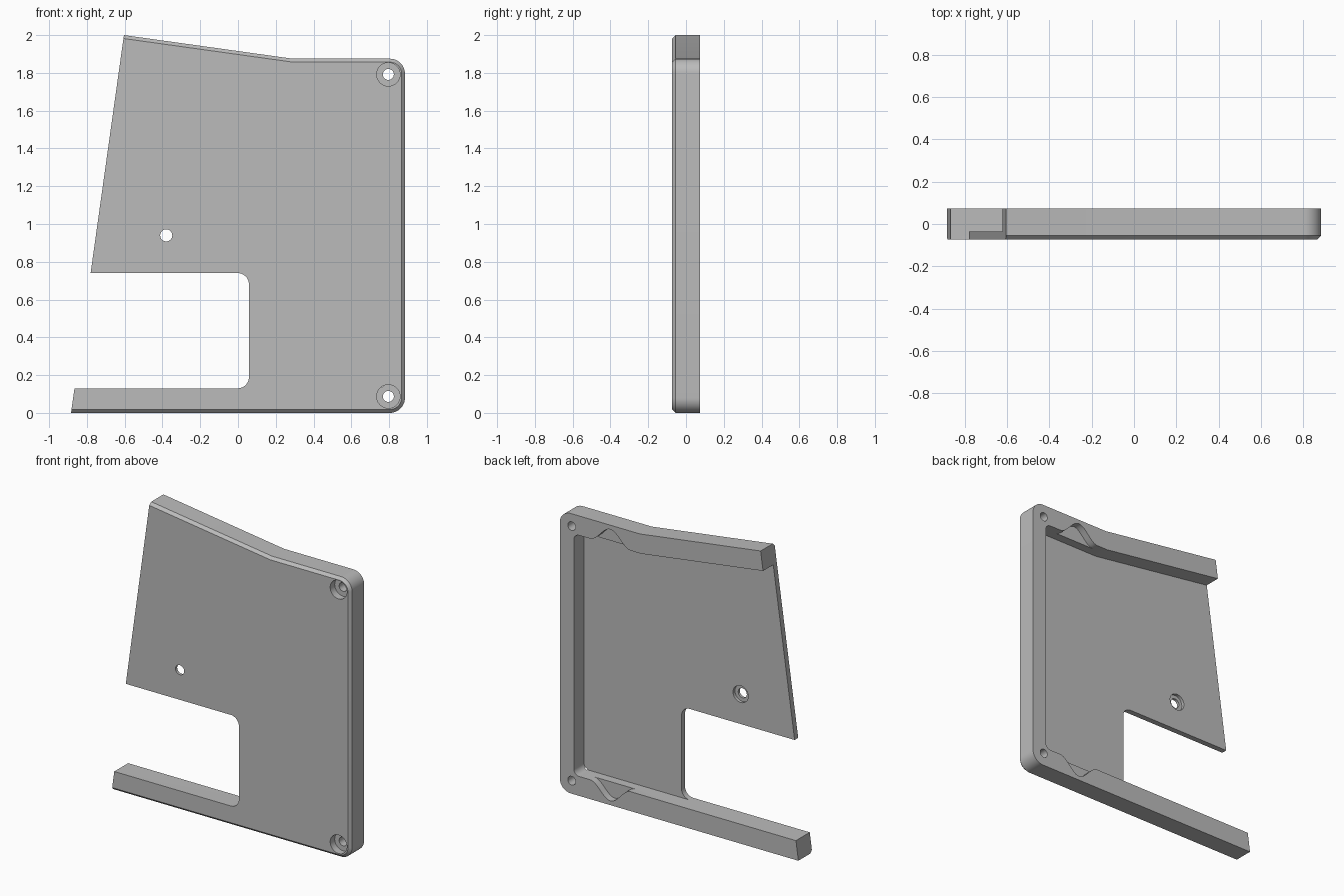
import bpy, bmesh, math

if "Cube" in bpy.data.objects:
    bpy.data.objects.remove(bpy.data.objects["Cube"], do_unlink=True)

HALF = 0.073       # half of the total depth
WALL = 0.13        # height of the top and bottom rims
TOP = 1.875        # height of the level part of the top edge
WIDE = 0.884       # half width
PANEL = -0.035     # inner face of the thin front panel
SLANT = 0.14       # lean of the left edge

grey = bpy.data.materials.new("light grey")
grey.use_nodes = True
grey.diffuse_color = (0.5, 0.5, 0.5, 1)
grey.node_tree.nodes["Principled BSDF"].inputs["Base Color"].default_value = (0.5, 0.5, 0.5, 1)


def arc(cx, cz, r, start, end, steps=12):
    angles = [math.radians(start + (end - start) * i / steps) for i in range(steps + 1)]
    return [(cx + r * math.cos(a), cz + r * math.sin(a)) for a in angles]


def loft(name, rings):
    """Solid through matching outlines, given as (y, [(x, z), ...])."""
    bm = bmesh.new()
    loops = [[bm.verts.new((x, y, z)) for x, z in pts] for y, pts in rings]
    for a, b in zip(loops, loops[1:]):
        for i in range(len(a)):
            j = (i + 1) % len(a)
            bm.faces.new((a[i], a[j], b[j], b[i]))
    bm.faces.new(loops[0])
    bm.faces.new(loops[-1])
    bmesh.ops.recalc_face_normals(bm, faces=bm.faces)
    mesh = bpy.data.meshes.new(name)
    bm.to_mesh(mesh)
    bm.free()
    mesh.materials.append(grey)
    obj = bpy.data.objects.new(name, mesh)
    bpy.context.collection.objects.link(obj)
    return obj


def cut(body, name, pts, y0, y1):
    """Subtract an extruded outline from the body."""
    cutter = loft(name, [(y0, pts), (y1, pts)])
    cutter.hide_render = True
    mod = body.modifiers.new(name, "BOOLEAN")
    mod.operation = "DIFFERENCE"
    mod.solver = "EXACT"
    mod.object = cutter
    bpy.context.view_layer.objects.active = body
    bpy.ops.object.modifier_apply(modifier=mod.name)
    bpy.data.objects.remove(cutter, do_unlink=True)


def outline(inset):
    """Outer shape, drawn in on the bottom, right and top edges."""
    r = 0.08
    cx = WIDE - r
    left_top = 2.0 - inset
    return ([(-WIDE + SLANT * inset, inset)]
            + arc(cx, r, r - inset, -90, 0)
            + arc(cx, TOP - r, r - inset, 0, 90)
            + [(0.29, TOP - inset), (-WIDE + SLANT * left_top, left_top)])


# Solid case with a chamfered front edge
case = loft("case_half", [(-HALF, outline(0.018)), (-HALF + 0.018, outline(0)), (HALF, outline(0))])

# Open pocket behind the front panel
r = 0.04
pocket = ([(-1, WALL)]
          + arc(0.78 - r, WALL + r, r, -90, 0)
          + arc(0.78 - r, TOP - WALL - r, r, 0, 90)
          + [(0.28, TOP - WALL), (-1, TOP - WALL + 1.28 * SLANT)])
cut(case, "pocket", pocket, PANEL, 0.2)

# Side window with rounded inner corners
r = 0.06
window = ([(-1, WALL)]
          + arc(0.058 - r, WALL + r, r, -90, 0)
          + arc(0.058 - r, 0.74 - r, r, 0, 90)
          + [(-1, 0.74)])
cut(case, "window", window, -0.2, 0.2)

# Bell-shaped finger scoops in the top and bottom rims
bell = [(0.51 + 0.15 * t, WALL - 0.051 * (1 + math.cos(math.pi * t)))
        for t in [i / 12 for i in range(-12, 13)]]
bell += [(0.66, WALL + 0.03), (0.36, WALL + 0.03)]
cut(case, "bottom_scoop", bell, 0.025, 0.2)
cut(case, "top_scoop", [(x, TOP - z) for x, z in bell], 0.025, 0.2)


def circle(x, z, radius):
    return arc(x, z, radius, 0, 360, 32)[:-1]


# Corner screw holes, counterbored from the front
for z in (0.087, TOP - 0.083):
    cut(case, "screw_hole", circle(0.796, z, 0.029), -0.2, 0.2)
    cut(case, "screw_recess", circle(0.796, z, 0.062), -0.2, -0.025)

# Panel hole, counterbored from the back
cut(case, "panel_hole", circle(-0.38, 0.94, 0.032), -0.2, 0.2)
cut(case, "panel_recess", circle(-0.38, 0.94, 0.056), -0.055, 0.2)

bpy.ops.object.select_all(action="DESELECT")
case.select_set(True)
bpy.context.view_layer.objects.active = case
bpy.ops.object.shade_smooth_by_angle(angle=math.radians(30))
